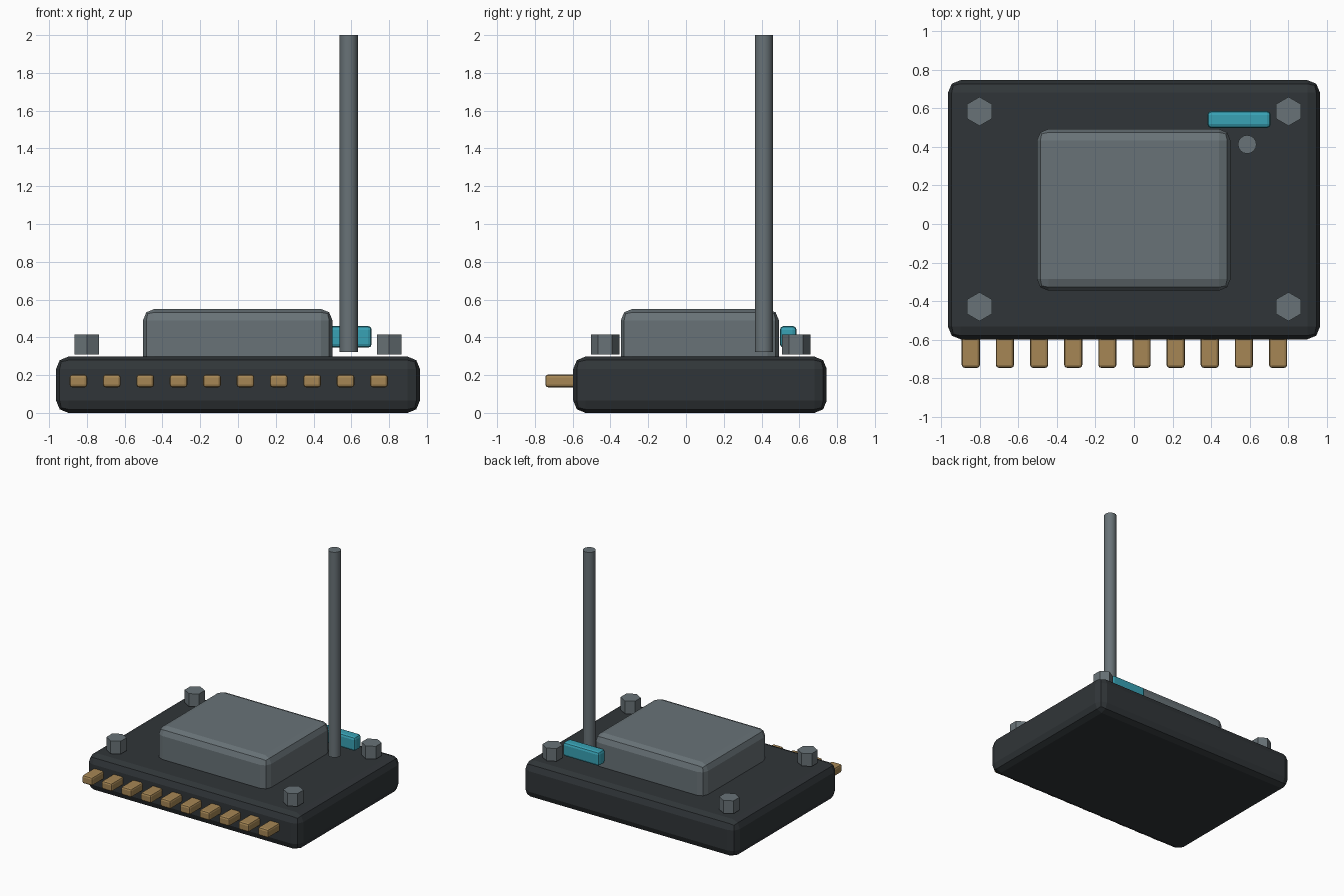
import bpy
from math import radians

default = bpy.data.objects.get("Cube")
if default:
    bpy.data.objects.remove(default, do_unlink=True)


def make_material(name, rgb):
    mat = bpy.data.materials.new(name)
    mat.use_nodes = True
    mat.diffuse_color = (*rgb, 1)
    mat.node_tree.nodes["Principled BSDF"].inputs["Base Color"].default_value = (*rgb, 1)
    return mat


dark = make_material("dark_casing", (0.03, 0.036, 0.04))
steel = make_material("grey_metal", (0.14, 0.17, 0.185))
brass = make_material("brass", (0.38, 0.24, 0.09))
teal = make_material("teal", (0.04, 0.36, 0.46))


def block(name, low, high, bevel, mat):
    """Bevelled box between two opposite corners."""
    centre = [(a + b) / 2 for a, b in zip(low, high)]
    bpy.ops.mesh.primitive_cube_add(size=1, location=centre)
    obj = bpy.context.object
    obj.name = name
    obj.scale = [b - a for a, b in zip(low, high)]
    bpy.ops.object.transform_apply(location=False, rotation=False, scale=True)
    mod = obj.modifiers.new("Bevel", "BEVEL")
    mod.width = bevel
    mod.segments = 2
    obj.data.materials.append(mat)
    return obj


def post(name, x, y, bottom, top, radius, sides, mat):
    """Upright prism with a corner pointing along y."""
    bpy.ops.mesh.primitive_cylinder_add(
        vertices=sides, radius=radius, depth=top - bottom,
        location=(x, y, (bottom + top) / 2))
    obj = bpy.context.object
    obj.name = name
    obj.data.materials.append(mat)
    return obj


# Casing and the raised chip cover
block("base_board", (-0.963, -0.597, 0), (0.963, 0.745, 0.298), 0.065, dark)
block("chip_cover", (-0.503, -0.345, 0.24), (0.5, 0.492, 0.55), 0.06, steel)

# Row of contact pins along the front edge
for i in range(10):
    x = -0.845 + i * 0.1768
    block(f"contact_pin_{i + 1}", (x - 0.047, -0.745, 0.135),
          (x + 0.047, -0.5, 0.203), 0.015, brass)

# Hexagonal corner bolts
for side, x in (("right", -0.8), ("left", 0.8)):
    for end, y in (("front", -0.428), ("back", 0.583)):
        post(f"bolt_{end}_{side}", x, y, 0.31, 0.415, 0.075, 6, steel)

# Antenna and the connector behind it
antenna = post("antenna", 0.586, 0.412, 0.322, 2, 0.048, 16, steel)
bpy.ops.object.shade_smooth_by_angle(angle=radians(30))
block("antenna_connector", (0.38, 0.497, 0.345), (0.708, 0.585, 0.46), 0.02, teal)
